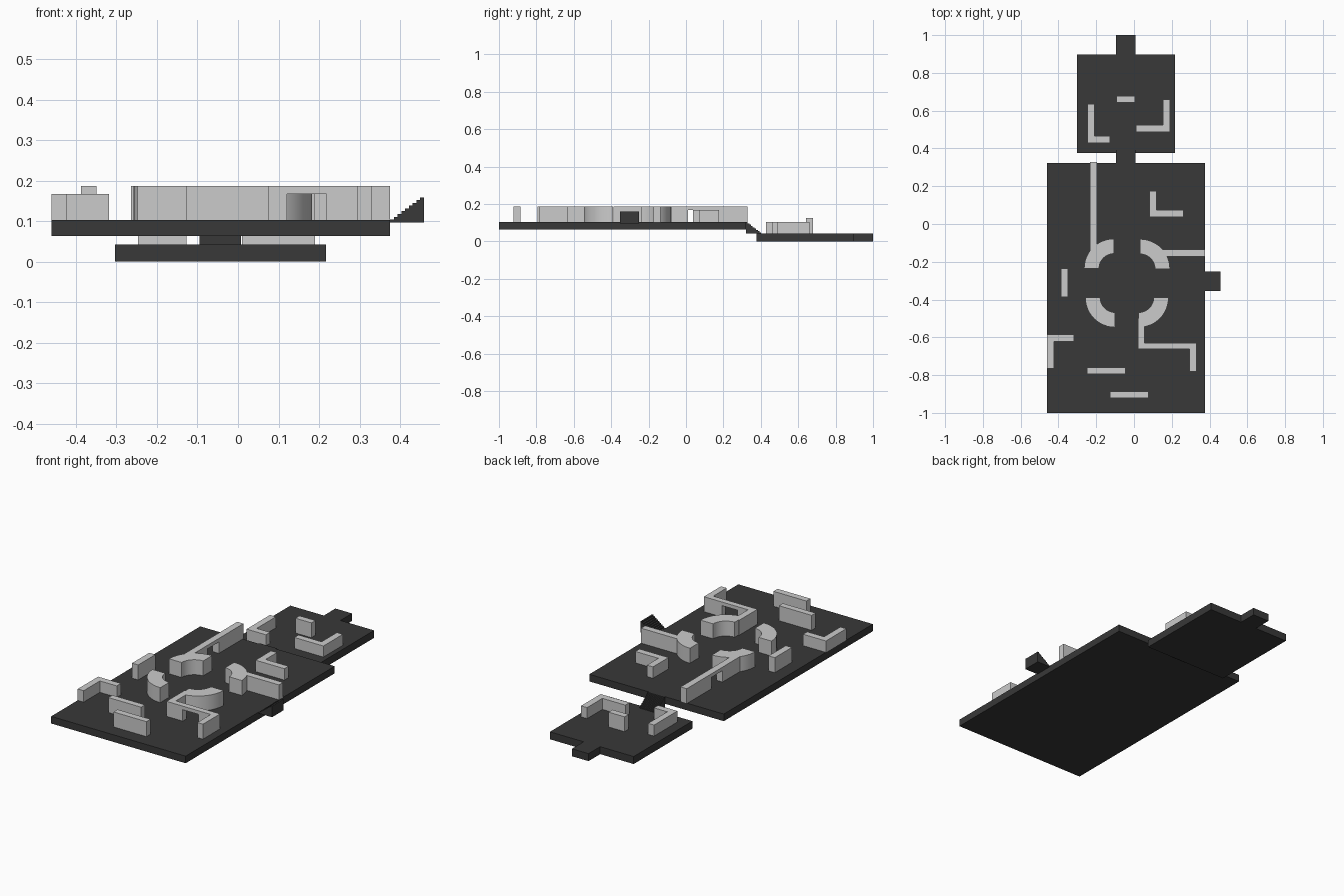
import bpy, bmesh
from math import cos, sin, pi
from mathutils import Vector

if "Cube" in bpy.data.objects:
    bpy.data.objects.remove(bpy.data.objects["Cube"])

dark = bpy.data.materials.new("dark_floor")
dark.diffuse_color = (0.04, 0.04, 0.04, 1)
dark.use_nodes = True
dark.node_tree.nodes["Principled BSDF"].inputs["Base Color"].default_value = dark.diffuse_color

FLOOR, LOW, TALL = 0.103, 0.167, 0.187   # upper floor and wall tops
LOWER = 0.042                            # lower floor


def extrude(name, pts, a, b, place, mat=None):
    """Extrude a 2D profile from a to b; place(u, v, w) maps it into space."""
    bm = bmesh.new()
    face = bm.faces.new([bm.verts.new(place(u, v, a)) for u, v in pts])
    step = Vector(place(0, 0, b)) - Vector(place(0, 0, a))
    new = bmesh.ops.extrude_face_region(bm, geom=[face], use_keep_orig=True)["geom"]
    bmesh.ops.translate(bm, vec=step, verts=[g for g in new if isinstance(g, bmesh.types.BMVert)])
    bmesh.ops.recalc_face_normals(bm, faces=bm.faces)
    mesh = bpy.data.meshes.new(name)
    bm.to_mesh(mesh)
    bm.free()
    ob = bpy.data.objects.new(name, mesh)
    bpy.context.collection.objects.link(ob)
    if mat:
        mesh.materials.append(mat)
    return ob


def plan(u, v, w): return (u, v, w)      # profile seen from the top
def along_x(u, v, w): return (u, w, v)   # profile seen from the front
def along_y(u, v, w): return (w, u, v)   # profile seen from the side


def rect(x0, x1, y0, y1):
    return [(x0, y0), (x1, y0), (x1, y1), (x0, y1)]


def doorway(u0, u1, d0, d1):
    """Wall elevation with a door opening from d0 to d1."""
    return [(u0, FLOOR), (d0, FLOOR), (d0, LOW), (d1, LOW), (d1, FLOOR),
            (u1, FLOOR), (u1, TALL), (u0, TALL)]


def stairs(name, start, end, z0, z1, a, b, place, n=9):
    """Solid flight rising from start to end."""
    pts = [(start, z0)]
    for i in range(n):
        z = z0 + (z1 - z0) * (i + 1) / n
        pts += [(start + (end - start) * i / n, z), (start + (end - start) * (i + 1) / n, z)]
    pts.append((end, z0))
    extrude(name, pts, a, b, place, dark)


# Floors
extrude("upper_floor", rect(-0.46, 0.375, -1, 0.322), 0.063, FLOOR, plan, dark)
extrude("lower_floor", [(-0.303, 0.376), (0.217, 0.376), (0.217, 0.897), (0.008, 0.897),
                        (0.008, 1), (-0.095, 1), (-0.095, 0.897), (-0.303, 0.897)],
        0, LOWER, plan, dark)

# Stairs between the floors, and the side flight going up
stairs("back_stairs", 0.402, 0.320, 0.041, FLOOR, -0.095, 0.008, along_y)
stairs("side_stairs", 0.375, 0.459, 0.097, 0.159, -0.354, -0.251, along_x)

# Quarter-ring walls around the central court
R, r, N = 0.158, 0.079, 12
for name, cx, cy, a0 in (("back_left", -0.106, -0.236, pi / 2), ("back_right", 0.032, -0.238, 0),
                         ("front_left", -0.100, -0.389, pi), ("front_right", 0.025, -0.389, 1.5 * pi)):
    angs = [a0 + pi / 2 * i / N for i in range(N + 1)]
    pts = [(cx + R * cos(t), cy + R * sin(t)) for t in angs]
    pts += [(cx + r * cos(t), cy + r * sin(t)) for t in reversed(angs)]
    ob = extrude(name + "_curved_wall", pts, FLOOR, TALL, plan)
    for p in ob.data.polygons:
        p.use_smooth = True
    ob.data.set_sharp_from_angle(angle=pi / 6)

# Walls with doorways
extrude("long_wall", doorway(-0.236, 0.328, 0.01, 0.11), -0.234, -0.196, along_y)
extrude("front_door_wall", doorway(0.02, 0.33, 0.121, 0.218), -0.663, -0.630, along_x)

# Straight tall walls
for name, box in (("door_wall_link", (0.02, 0.056, -0.663, -0.50)),
                  ("door_wall_return", (0.295, 0.33, -0.782, -0.630)),
                  ("right_wall", (0.15, 0.375, -0.173, -0.136)),
                  ("left_wall", (-0.387, -0.349, -0.387, -0.235)),
                  ("inner_front_wall", (-0.248, -0.045, -0.795, -0.760)),
                  ("outer_front_wall", (-0.127, 0.077, -0.922, -0.886))):
    extrude(name, rect(*box), FLOOR, TALL, plan)
extrude("lower_cover_wall", rect(-0.093, 0.006, 0.642, 0.678), LOWER, 0.125, plan)


def corner(name, x, y, dx, dy, z0, z1, t=0.037):
    """L-shaped wall: outer corner (x, y), signed arm lengths dx, dy."""
    tx, ty = t * (1 if dx > 0 else -1), t * (1 if dy > 0 else -1)
    extrude(name, [(x, y), (x + dx, y), (x + dx, y + ty), (x + tx, y + ty),
                   (x + tx, y + dy), (x, y + dy)], z0, z1, plan)


# Corner walls
corner("front_left_corner_wall", -0.46, -0.584, 0.142, -0.181, FLOOR, LOW)
corner("back_right_corner_wall", 0.082, 0.038, 0.18, 0.138, FLOOR, LOW)
corner("lower_left_corner_wall", -0.247, 0.429, 0.12, 0.207, LOWER, 0.104)
corner("lower_right_corner_wall", 0.19, 0.486, -0.18, 0.173, LOWER, 0.104)
